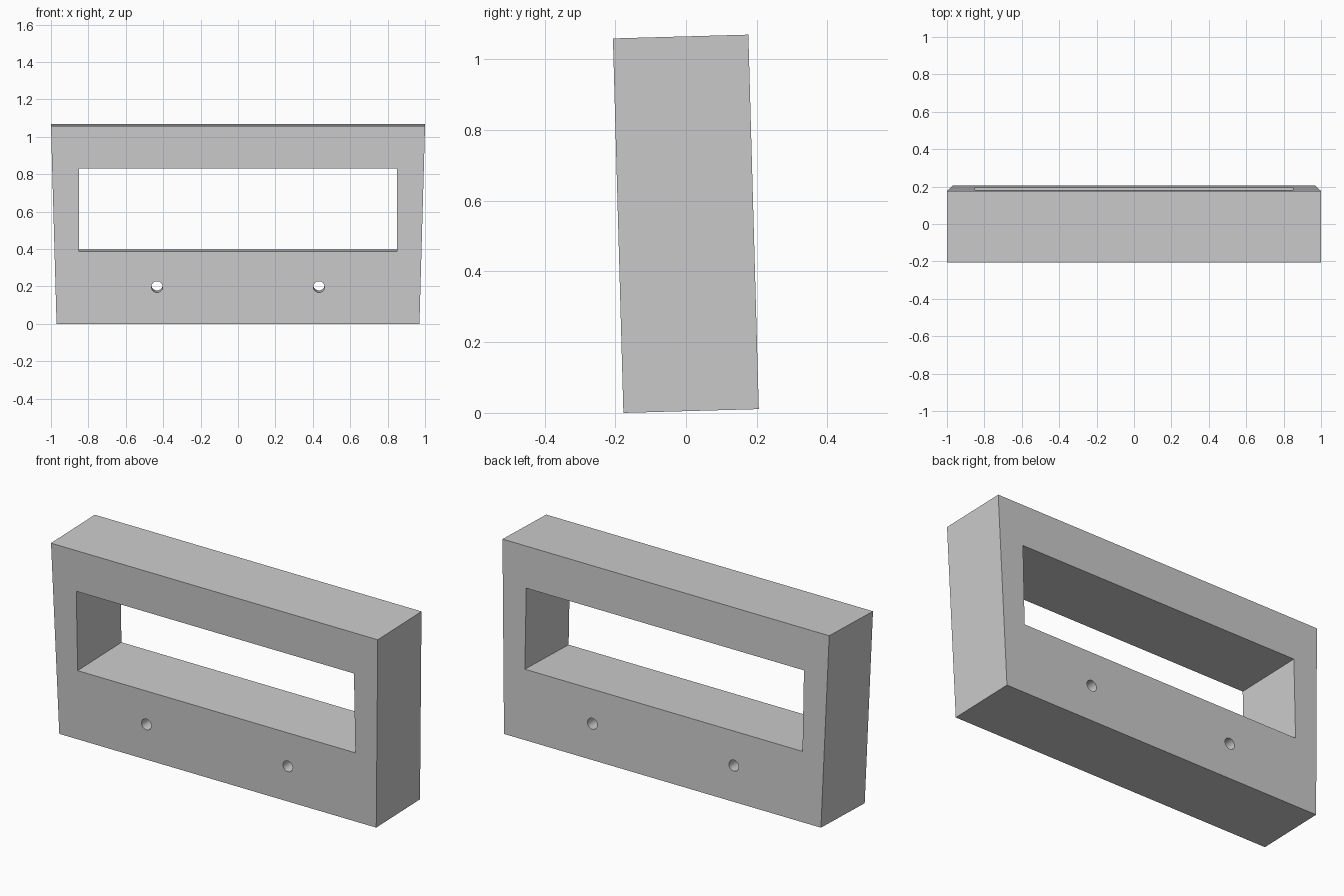
import bpy, bmesh, math
from mathutils import Matrix

cube = bpy.data.objects.get("Cube")
if cube:
    bpy.data.objects.remove(cube, do_unlink=True)

DEPTH, HEIGHT, LEAN = 0.383, 1.059, math.radians(1.6)

grey = bpy.data.materials.new("plain_grey")
grey.use_nodes = True
colour = (0.6, 0.6, 0.6, 1)
grey.diffuse_color = colour
grey.node_tree.nodes["Principled BSDF"].inputs["Base Color"].default_value = colour


def prism(name, outline, y0, y1):
    """Extrude an (x, z) outline from y0 to y1."""
    bm = bmesh.new()
    face = bm.faces.new([bm.verts.new((x, y0, z)) for x, z in outline])
    ext = bmesh.ops.extrude_face_region(bm, geom=[face])["geom"]
    bmesh.ops.translate(bm, vec=(0, y1 - y0, 0),
                        verts=[v for v in ext if isinstance(v, bmesh.types.BMVert)])
    bmesh.ops.recalc_face_normals(bm, faces=bm.faces)
    mesh = bpy.data.meshes.new(name)
    bm.to_mesh(mesh)
    bm.free()
    mesh.materials.append(grey)
    obj = bpy.data.objects.new(name, mesh)
    bpy.context.collection.objects.link(obj)
    return obj


def mirrored(half):
    """Close a right-hand half outline by mirroring it across x = 0."""
    return half + [(-x, z) for x, z in reversed(half)]


def circle(cx, cz, r, n=32):
    return [(cx + r * math.cos(math.tau * i / n), cz + r * math.sin(math.tau * i / n))
            for i in range(n)]


# Tapered block, wider at the top
frame = prism("window_frame", mirrored([(0.97, 0), (1.0, HEIGHT)]), 0, DEPTH)

# Window opening and two bolt holes, all straight through
cutters = [prism("window_cutter", mirrored([(0.85, 0.386), (0.85, 0.83)]), -0.1, DEPTH + 0.1)]
for side, x in (("left", 0.433), ("right", -0.433)):
    cutters.append(prism(side + "_hole_cutter", circle(x, 0.198, 0.03), -0.1, DEPTH + 0.1))
for cutter in cutters:
    cutter.hide_render = True
    mod = frame.modifiers.new(cutter.name, "BOOLEAN")
    mod.operation, mod.solver, mod.object = "DIFFERENCE", "EXACT", cutter

# Apply the cuts, then drop the cutters
bpy.context.view_layer.objects.active = frame
frame.select_set(True)
for cutter in cutters:
    bpy.ops.object.modifier_apply(modifier=cutter.name)
    bpy.data.objects.remove(cutter, do_unlink=True)
bpy.ops.object.shade_smooth_by_angle(angle=math.radians(30))

# Lean the whole block slightly towards the front
frame.data.transform(Matrix.Translation((0, -0.177, 0)) @ Matrix.Rotation(LEAN, 4, "X"))
